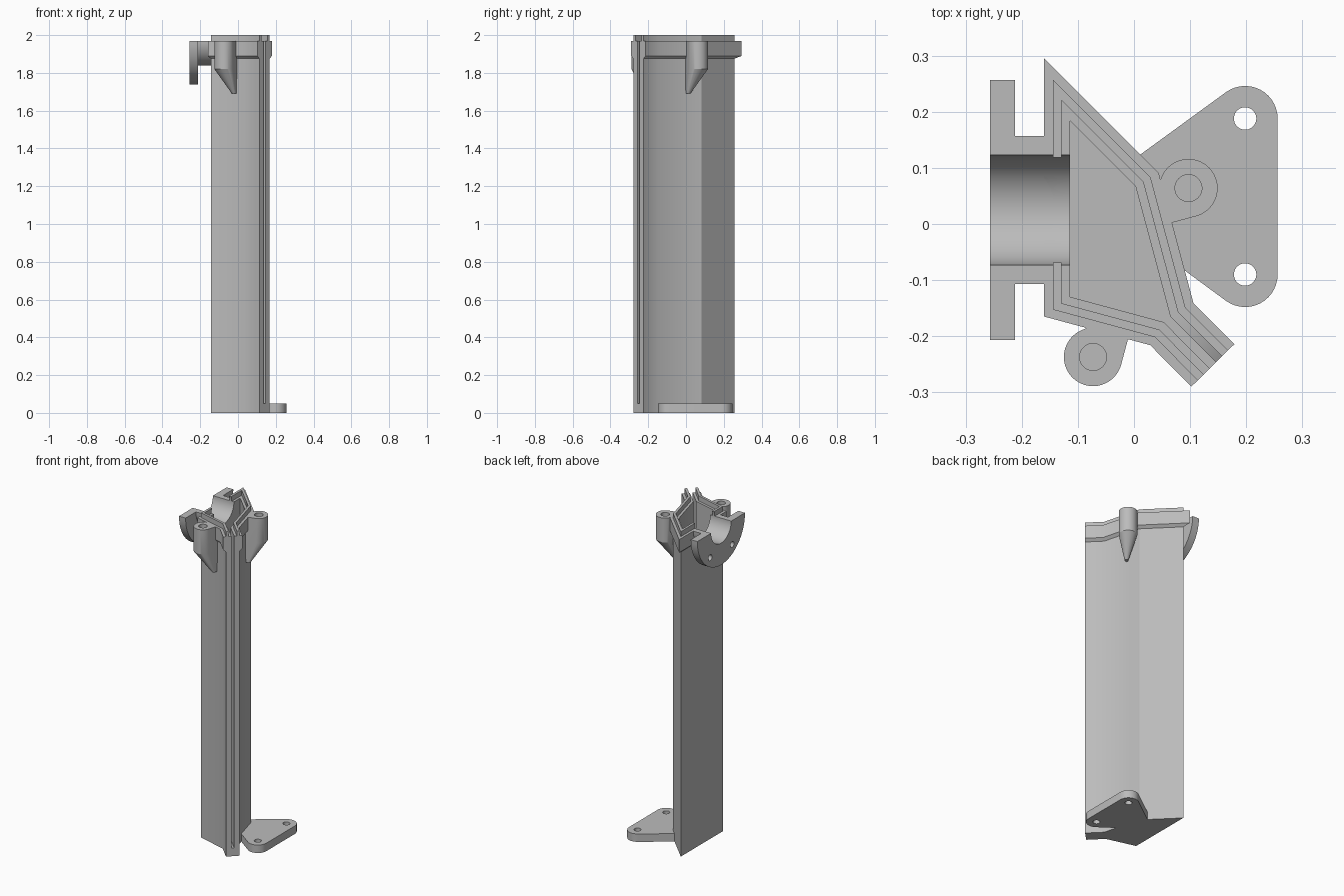
import bpy, bmesh, math
from mathutils import Vector

cube = bpy.data.objects.get("Cube")
if cube:
    bpy.data.objects.remove(cube, do_unlink=True)

grey = bpy.data.materials.new("light_grey")
grey.use_nodes = True
grey.diffuse_color = (0.5, 0.5, 0.5, 1)
grey.node_tree.nodes["Principled BSDF"].inputs["Base Color"].default_value = (0.5, 0.5, 0.5, 1)

RIM = 1.97            # height of the split rim
BORE_Y = 0.025        # bore axis
FLOOR = 0.05


def make(name, bm):
    bmesh.ops.recalc_face_normals(bm, faces=bm.faces)
    mesh = bpy.data.meshes.new(name)
    bm.to_mesh(mesh)
    bm.free()
    mesh.materials.append(grey)
    obj = bpy.data.objects.new(name, mesh)
    bpy.context.collection.objects.link(obj)
    return obj


def loft(name, rings):
    """Skin a closed solid through rings of equal point count."""
    bm = bmesh.new()
    loops = [[bm.verts.new(p) for p in ring] for ring in rings]
    n = len(loops[0])
    for a, b in zip(loops, loops[1:]):
        for i in range(n):
            j = (i + 1) % n
            bm.faces.new((a[i], a[j], b[j], b[i]))
    bm.faces.new(loops[0])
    bm.faces.new(loops[-1])
    return make(name, bm)


def prism_z(name, outline, z0, z1):
    return loft(name, [[(x, y, z) for x, y in outline] for z in (z0, z1)])


def prism_x(name, outline, x0, x1):
    return loft(name, [[(x, y, z) for y, z in outline] for x in (x0, x1)])


def arc(cx, cy, r, a0=0, a1=360, n=48, closed=False):
    steps = n if closed else n + 1
    return [(cx + r * math.cos(math.radians(a0 + (a1 - a0) * i / n)),
             cy + r * math.sin(math.radians(a0 + (a1 - a0) * i / n))) for i in range(steps)]


def circle(cx, cy, r, n=40):
    return arc(cx, cy, r, n=n, closed=True)


def cut(obj, cutters):
    for c in cutters:
        c.hide_render = True
        mod = obj.modifiers.new("cut", 'BOOLEAN')
        mod.operation, mod.solver, mod.object = 'DIFFERENCE', 'EXACT', c
    deps = bpy.context.evaluated_depsgraph_get()
    mesh = bpy.data.meshes.new_from_object(obj.evaluated_get(deps))
    obj.modifiers.clear()
    obj.data = mesh
    for c in cutters:
        bpy.data.objects.remove(c, do_unlink=True)


def shade(obj):
    """Smooth curved walls and shallow inner corners, keep the rest crisp."""
    bm = bmesh.new()
    bm.from_mesh(obj.data)
    for f in bm.faces:
        f.smooth = True
    for e in bm.edges:
        a = e.calc_face_angle_signed(9)
        e.smooth = -math.radians(32) < a < math.radians(20)
    bm.to_mesh(obj.data)
    bm.free()


# Column section, counter-clockwise; the nose mouth edge is never offset
SECTION = [Vector(p) for p in ((-0.16, 0.295), (-0.16, -0.165), (0.029, -0.216),
                               (0.102, -0.29), (0.179, -0.214), (0.106, -0.141),
                               (0.044, 0.091))]
MOUTH = 3


def inset(d, mouth=0.0):
    n = len(SECTION)
    lines = []
    for i in range(n):
        p, q = SECTION[i], SECTION[(i + 1) % n]
        u = (q - p).normalized()
        lines.append((p + Vector((-u.y, u.x)) * (mouth if i == MOUTH else d), u))
    out = []
    for i in range(n):
        (p, u), (q, v) = lines[i - 1], lines[i]
        w = q - p
        t = (w.x * v.y - w.y * v.x) / (u.x * v.y - u.y * v.x)
        out.append(tuple(p + u * t))
    return out


# Column: body, flared collar, raised lip, hollow with a slit in the nose
levels = [(0, 0.016), (1.875, 0.016), (1.89, 0), (RIM, 0), (RIM, 0.016), (2.0, 0.016)]
column = loft("column", [[(x, y, z) for x, y in inset(d)] for z, d in levels])
cut(column, [
    prism_z("cavity_cutter", inset(0.046, -0.03), FLOOR, 2.1),
    prism_z("lip_cutter", inset(0.031, -0.03), RIM, 2.1),
    prism_x("bore_cutter", circle(BORE_Y, RIM, 0.098, 64), -0.3, -0.1),
])


# Half pipe and half flange
def half_ring(name, outer, x0, x1):
    outline = arc(BORE_Y, RIM, outer, 180, 360, 32) + arc(BORE_Y, RIM, 0.098, 360, 180, 32)
    return prism_x(name, outline, x0, x1)


half_pipe = half_ring("half_pipe", 0.132, -0.23, -0.135)
flange = half_ring("half_flange", 0.232, -0.257, -0.212)
bolt = math.radians(36)
cut(flange, [prism_x("bolt_cutter", circle(BORE_Y + s * 0.182 * math.sin(bolt),
                                           RIM - 0.182 * math.cos(bolt), 0.018, 24), -0.3, -0.2)
             for s in (-1, 1)])


def hull(name, points):
    bm = bmesh.new()
    for p in points:
        bm.verts.new(p)
    res = bmesh.ops.convex_hull(bm, input=bm.verts)
    junk = {v for v in res["geom_interior"] + res["geom_unused"]
            if isinstance(v, bmesh.types.BMVert)}
    bmesh.ops.delete(bm, geom=list(junk), context='VERTS')
    bmesh.ops.dissolve_limit(bm, angle_limit=0.01, verts=bm.verts, edges=bm.edges)
    return make(name, bm)


# Screw lugs: round boss tapering down to a point against the wall
def lug(name, centre, normal, tangent):
    c, n, t = Vector(centre), Vector(normal), Vector(tangent)
    corner = c + t * 0.052 - n * 0.066
    outline = [Vector(p) for p in circle(c.x, c.y, 0.052)] + [corner, c - n * 0.066]
    foot = c + t * 0.052 - n * 0.055
    tip = [foot + (p - foot) * 0.2 for p in outline]
    points = [(p.x, p.y, z) for z in (1.82, RIM) for p in outline]
    points += [(p.x, p.y, 1.69) for p in tip]
    obj = hull(name, points)
    cut(obj, [prism_z("screw_cutter", circle(c.x, c.y, 0.024), 1.85, 2.1)])
    return obj


S, C = math.sin(math.radians(15)), math.cos(math.radians(15))
side_lug = lug("side_lug", (0.097, 0.064), (C, S), (S, -C))
front_lug = lug("front_lug", (-0.073, -0.237), (-S, -C), (C, -S))

# Foot plate with two bolt holes
ends = [(0.198, 0.188), (0.198, -0.09)]
flat = [p for e in ends for p in circle(*e, 0.058)] + [(-0.09, 0.05)]
foot_plate = hull("foot_plate", [(x, y, z) for z in (0, 0.049) for x, y in flat])
cut(foot_plate, [prism_z("foot_cutter", circle(*e, 0.02), -0.1, 0.1) for e in ends])

for part in (column, half_pipe, flange, side_lug, front_lug, foot_plate):
    shade(part)
